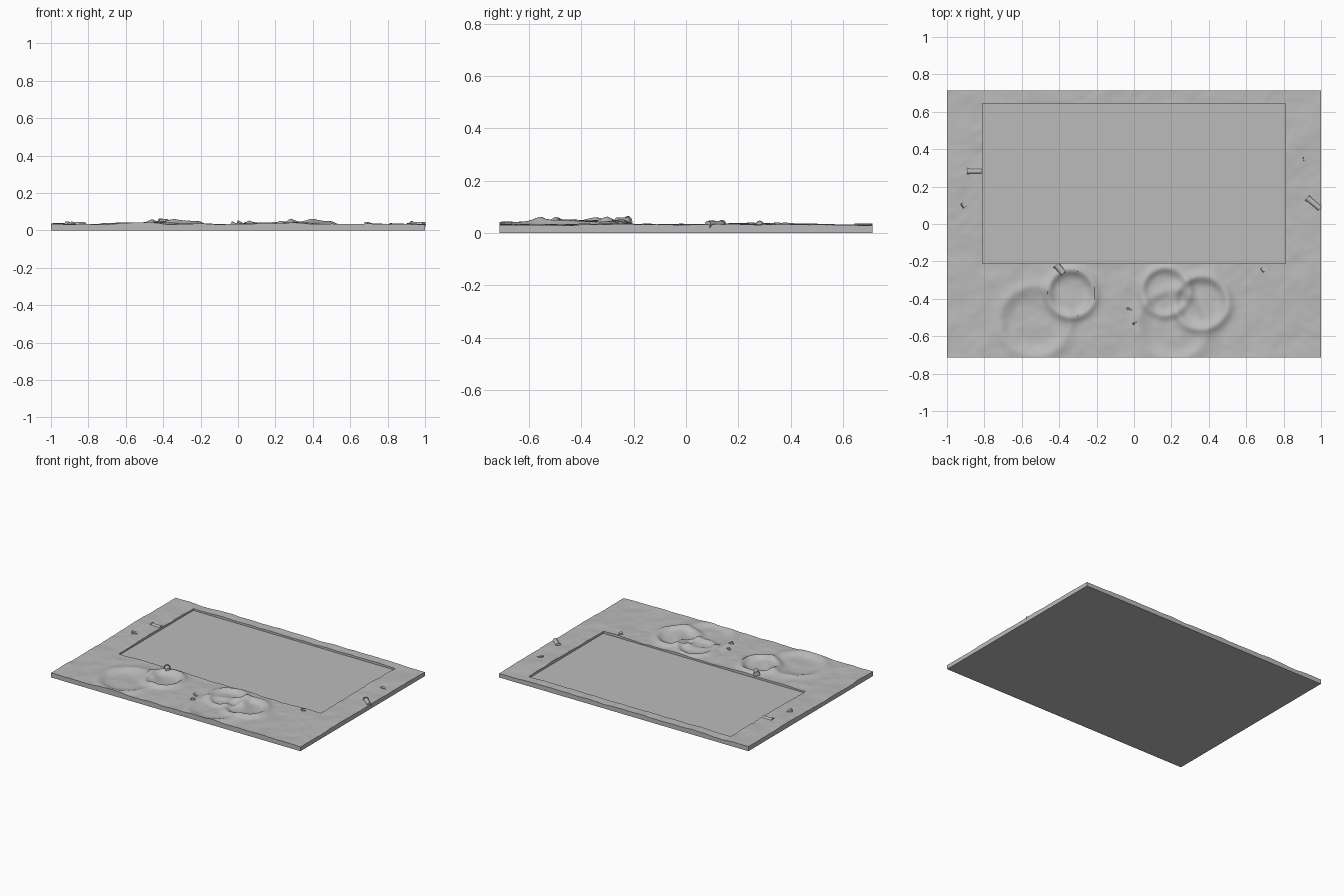
import bpy, bmesh, math
from mathutils import Vector, Matrix, noise

cube = bpy.data.objects.get("Cube")
if cube:
    bpy.data.objects.remove(cube, do_unlink=True)

HALF_X, HALF_Y = 1.0, 0.713
LEFT, RIGHT, FRONT, BACK = -0.81, 0.81, -0.21, 0.645
FLOOR = 0.018

grey = bpy.data.materials.new("stone grey")
grey.use_nodes = True
colour = (0.5, 0.5, 0.5, 1)
grey.diffuse_color = colour
grey.node_tree.nodes["Principled BSDF"].inputs["Base Color"].default_value = colour


def finish(bm, name, angle=40):
    bmesh.ops.recalc_face_normals(bm, faces=bm.faces)
    mesh = bpy.data.meshes.new(name)
    bm.to_mesh(mesh)
    bm.free()
    mesh.materials.append(grey)
    obj = bpy.data.objects.new(name, mesh)
    bpy.context.collection.objects.link(obj)
    bpy.ops.object.select_all(action='DESELECT')
    obj.select_set(True)
    bpy.context.view_layer.objects.active = obj
    bpy.ops.object.shade_smooth_by_angle(angle=math.radians(angle))
    return obj


# Craters: x, y, rim radius, bowl depth, rim height
CRATERS = [(-0.53, -0.52, 0.185, 0.010, 0.010),
           (-0.335, -0.37, 0.125, 0.012, 0.017),
           (0.21, -0.54, 0.185, 0.008, 0.009),
           (0.17, -0.36, 0.125, 0.010, 0.014),
           (0.36, -0.42, 0.14, 0.011, 0.016)]


def ground_height(x, y):
    z = 0.033 + 0.006 * noise.noise(Vector((x * 3, y * 3, 0.3)))
    z += 0.005 * noise.noise(Vector((x * 9, y * 9, 1.7)))
    z += 0.002 * noise.noise(Vector((x * 22, y * 22, 4.1)))
    for cx, cy, r, depth, rim in CRATERS:
        d = math.hypot(x - cx, y - cy) / r
        z += rim * math.exp(-((d - 1) / 0.2) ** 2)
        if d < 1:
            z -= depth * (1 - d ** 4)
    return max(z, FLOOR + 0.003)


# Ground: rolling surface with a rectangular recess and straight outer walls
bm = bmesh.new()
bmesh.ops.create_grid(bm, x_segments=160, y_segments=114, size=1,
                      matrix=Matrix.Diagonal((HALF_X, HALF_Y, 1, 1)))
for point, normal in (((LEFT, 0, 0), (1, 0, 0)), ((RIGHT, 0, 0), (1, 0, 0)),
                      ((0, FRONT, 0), (0, 1, 0)), ((0, BACK, 0), (0, 1, 0))):
    bmesh.ops.bisect_plane(bm, geom=bm.verts[:] + bm.edges[:] + bm.faces[:],
                           plane_co=point, plane_no=normal)
inside = []
for f in bm.faces:
    c = f.calc_center_median()
    if LEFT < c.x < RIGHT and FRONT < c.y < BACK:
        inside.append(f)
bmesh.ops.delete(bm, geom=inside, context='FACES')
for v in bm.verts:
    v.co.z = ground_height(v.co.x, v.co.y)

border = [e for e in bm.edges if e.is_boundary]
outer = [e for e in border if any(abs(v.co.x) > 0.99 or abs(v.co.y) > 0.7 for v in e.verts)]
inner = [e for e in border if e not in set(outer)]
for edges, level in ((outer, 0), (inner, FLOOR)):
    made = bmesh.ops.extrude_edge_only(bm, edges=edges)["geom"]
    for v in (g for g in made if isinstance(g, bmesh.types.BMVert)):
        v.co.z = level
    rim_edges = [g for g in made if isinstance(g, bmesh.types.BMEdge) and g.is_boundary]
    bmesh.ops.contextual_create(bm, geom=rim_edges)
finish(bm, "battlefield_ground")


def lying(x, y, z, turn):
    return Matrix.Translation((x, y, z)) @ Matrix.Rotation(math.radians(turn), 4, 'Z')


# Fallen posts: a round shaft with a wider collar at one end
def post(name, x, y, z, length, radius, turn):
    bm = bmesh.new()
    place = lying(x, y, z, turn) @ Matrix.Rotation(math.pi / 2, 4, 'Y')
    bmesh.ops.create_cone(bm, cap_ends=True, segments=16, radius1=radius,
                          radius2=radius, depth=length, matrix=place)
    bmesh.ops.create_cone(bm, cap_ends=True, segments=16, radius1=radius * 1.25,
                          radius2=radius * 1.25, depth=0.008,
                          matrix=place @ Matrix.Translation((0, 0, -length / 2)))
    finish(bm, name)


post("fallen_post_left", -0.852, 0.282, 0.03, 0.075, 0.014, 0)
post("fallen_post_right", 0.962, 0.11, 0.031, 0.085, 0.015, -40)
post("fallen_post_front", -0.395, -0.243, 0.043, 0.055, 0.017, -50)


# Rubble: small tilted wedges and chips
def chip(name, x, y, size, turn, tilt):
    bm = bmesh.new()
    place = lying(x, y, ground_height(x, y), turn) @ Matrix.Rotation(math.radians(tilt), 4, 'Y')
    bmesh.ops.create_cube(bm, size=1, matrix=place @ Matrix.Diagonal((*size, 1)))
    finish(bm, name)


chip("rubble_left", -0.905, 0.105, (0.035, 0.028, 0.018), 35, 20)
chip("rubble_right_front", 0.695, -0.24, (0.03, 0.025, 0.014), 40, 15)
chip("rubble_right_back", 0.925, 0.35, (0.04, 0.022, 0.01), 10, 12)
chip("rubble_crater_upper", -0.025, -0.455, (0.028, 0.01, 0.025), -20, 25)
chip("rubble_crater_lower", 0.008, -0.527, (0.028, 0.01, 0.022), 30, 25)
